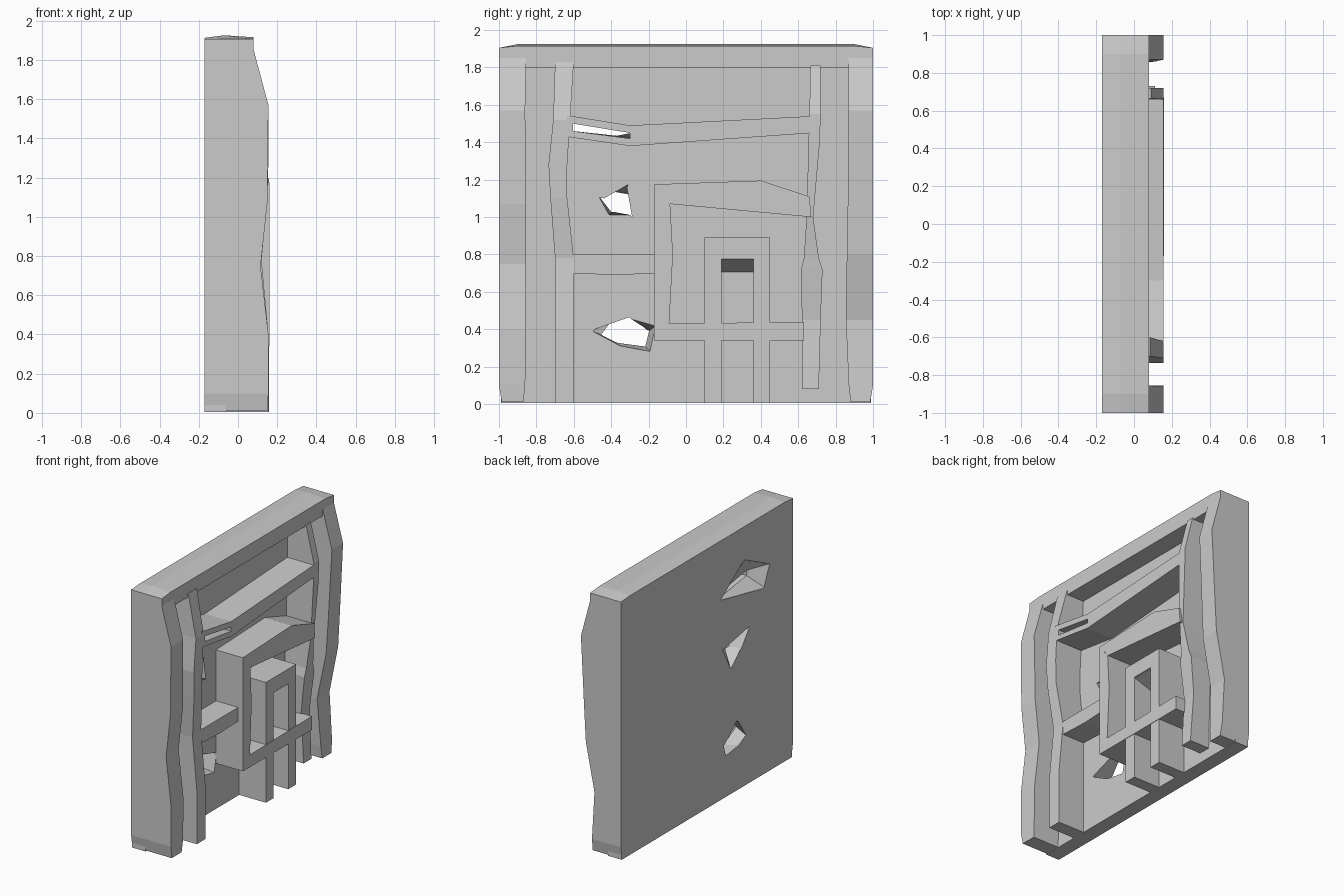
import bpy, bmesh

BACK, FLOOR, FACE = -0.17, -0.06, 0.16


def finish(name, bm):
    bmesh.ops.recalc_face_normals(bm, faces=bm.faces)
    me = bpy.data.meshes.new(name)
    bm.to_mesh(me)
    bm.free()
    ob = bpy.data.objects.new(name, me)
    bpy.context.collection.objects.link(ob)
    return ob


def loft(name, rings):
    """Skin a list of closed 3D rings and cap both ends."""
    bm = bmesh.new()
    vs = [[bm.verts.new(p) for p in r] for r in rings]
    n = len(vs[0])
    for a, b in zip(vs, vs[1:]):
        for i in range(n):
            j = (i + 1) % n
            bm.faces.new((a[i], a[j], b[j], b[i]))
    bm.faces.new(vs[0])
    bm.faces.new(vs[-1])
    return finish(name, bm)


def plate(name, outline, x0=FLOOR - 0.02, x1=FACE):
    """Extrude a (y, z) outline along x."""
    return loft(name, [[(x, y, z) for y, z in outline] for x in (x0, x1)])


def post(name, rows, x0=FLOOR - 0.02):
    """Wavy upright: rows of (z, left y, right y, front x)."""
    return loft(name, [[(x0, l, z), (f, l, z), (f, r, z), (x0, r, z)]
                       for z, l, r, f in rows])


def rect(y0, y1, z0, z1):
    return [(y0, z0), (y1, z0), (y1, z1), (y0, z1)]


def taper(name, layers):
    return loft(name, [[(x, y, z) for y, z in pts] for x, pts in layers])


def cut(ob, cutters):
    for c in cutters:
        m = ob.modifiers.new("cut", 'BOOLEAN')
        m.operation = 'DIFFERENCE'
        m.solver = 'EXACT'
        m.object = c
    dg = bpy.context.evaluated_depsgraph_get()
    me = bpy.data.meshes.new_from_object(ob.evaluated_get(dg))
    ob.modifiers.clear()
    ob.data = me


# Back slab
panel = plate("back_panel", rect(-0.99, 0.99, 0.005, 1.9), BACK, FLOOR)

# Lintel with a slightly crowned top and clipped ends
crown = [(BACK, 1.8), (0.08, 1.8), (0.08, 1.915), (-0.07, 1.925), (BACK, 1.912)]
loft("lintel", [[(x, y, min(z, top)) for x, z in crown]
                for y, top in ((-1, 1.905), (-0.9, 1.93), (0.9, 1.93), (1, 1.905))])

# Outer pillars
post("left_pillar", [(0.01, -0.985, -0.87, 0.15), (0.1, -1, -0.86, 0.155),
                     (0.4, -1, -0.855, 0.155), (0.75, -1, -0.855, 0.115),
                     (1.07, -1, -0.855, 0.15), (1.57, -1, -0.86, 0.155),
                     (1.85, -1, -0.855, 0.08), (1.9, -1, -0.855, 0.08)], BACK)
post("right_pillar", [(0.01, 0.88, 0.985, 0.07), (0.1, 0.87, 1, 0.065),
                      (0.45, 0.855, 1, 0.045), (0.8, 0.86, 1, 0.115),
                      (1.07, 0.865, 1, 0.13), (1.57, 0.87, 1, 0.155),
                      (1.85, 0.87, 1, 0.08), (1.9, 0.87, 1, 0.08)], BACK)

# Inner pillars
post("left_inner_post", [(0.005, -0.7, -0.6, 0.155), (0.4, -0.7, -0.6, 0.155),
                         (0.78, -0.7, -0.6, 0.12), (1.1, -0.725, -0.635, 0.15),
                         (1.28, -0.735, -0.635, 0.155), (1.52, -0.71, -0.62, 0.155),
                         (1.83, -0.7, -0.6, 0.085)])
post("right_inner_post", [(0.08, 0.62, 0.71, 0.1), (0.45, 0.62, 0.72, 0.08),
                          (0.72, 0.615, 0.73, 0.11), (0.78, 0.63, 0.71, 0.115),
                          (1.0, 0.645, 0.68, 0.14), (1.4, 0.655, 0.715, 0.155),
                          (1.55, 0.66, 0.72, 0.155), (1.81, 0.665, 0.72, 0.09)])

# Bent cross beam below the lintel
beam = plate("upper_beam", [(-0.64, 1.43), (-0.3, 1.38), (0.68, 1.45),
                            (0.68, 1.54), (-0.3, 1.49), (-0.64, 1.545)], x1=0.155)

# Shelf between the left post and the big frame
plate("left_shelf", [(-0.62, 0.7), (-0.37, 0.69), (-0.16, 0.7),
                     (-0.16, 0.8), (-0.62, 0.8)], x1=0.12)

# Big door frame
plate("frame_side", [(-0.17, 0.34), (-0.09, 0.43), (-0.07, 0.8), (-0.085, 1.07),
                     (-0.17, 1.175)])
plate("frame_top", [(-0.17, 1.175), (-0.085, 1.07), (0.67, 1.0),
                    (0.66, 1.11), (0.4, 1.195)], x1=0.158)
plate("frame_sill", [(-0.17, 0.34), (0.63, 0.34), (0.63, 0.44), (-0.09, 0.43)])

# Small inner frame
for side, y in (("left", 0.1), ("right", 0.36)):
    plate(side + "_inner_leg", rect(y, y + 0.09, 0.005, 0.8), x1=0.157)
plate("inner_frame_top", rect(0.1, 0.45, 0.78, 0.89), x1=0.157)
taper("inner_frame_slope", [(FLOOR - 0.02, rect(0.18, 0.37, 0.7, 0.85)),
                            (0.15, rect(0.18, 0.37, 0.775, 0.85))])

# Broken holes through the slab, tapering from front to back
slot = [(-0.605, 1.46), (-0.3, 1.42), (-0.3, 1.45), (-0.605, 1.5)]
cutters = [
    taper("cut_slot", [(BACK - 0.01, [(-0.67, 1.37), (-0.15, 1.48), (-0.43, 1.68), (-0.74, 1.53)]),
                       (FLOOR - 0.01, slot), (0.25, slot)]),
    taper("cut_mid", [(BACK - 0.01, [(-0.27, 0.91), (-0.17, 1.1), (-0.5, 1.16), (-0.4, 1.03)]),
                      (FLOOR + 0.01, [(-0.29, 1.01), (-0.32, 1.18), (-0.46, 1.1), (-0.41, 1.01)])]),
    taper("cut_low", [(BACK - 0.01, [(-0.37, 0.33), (-0.22, 0.31), (-0.2, 0.39), (-0.35, 0.52), (-0.45, 0.37)]),
                      (FLOOR + 0.01, [(-0.35, 0.31), (-0.19, 0.28), (-0.16, 0.42), (-0.3, 0.46), (-0.5, 0.39)])]),
]
cut(panel, cutters)
cut(beam, cutters[:1])
for c in cutters:
    bpy.data.objects.remove(c)
